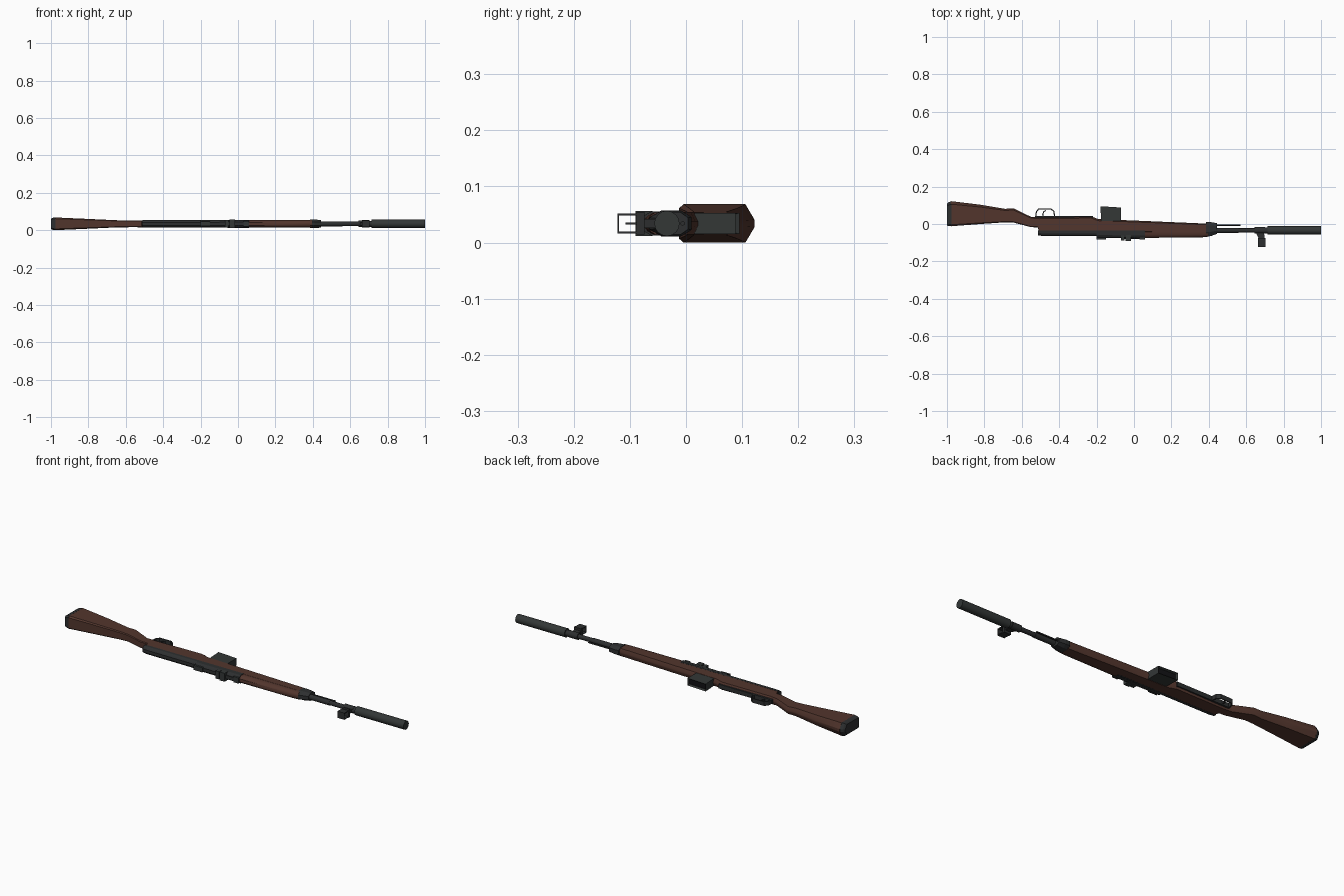
import bpy, bmesh, math
from mathutils import Matrix

if "Cube" in bpy.data.objects:
    bpy.data.objects.remove(bpy.data.objects["Cube"])

C = 0.034  # height of the centre plane (the rifle lies on its side)


def material(name, rgb):
    m = bpy.data.materials.new(name)
    m.diffuse_color = (*rgb, 1)
    m.use_nodes = True
    m.node_tree.nodes["Principled BSDF"].inputs["Base Color"].default_value = m.diffuse_color
    return m


WOOD = material("brown_wood", (0.085, 0.036, 0.026))
STEEL = material("dark_steel", (0.026, 0.028, 0.029))
GREY = material("grey_steel", (0.033, 0.038, 0.037))
BLACK = material("black_recess", (0.006, 0.006, 0.007))


def finish(name, bm, mat, smooth=None):
    bmesh.ops.recalc_face_normals(bm, faces=bm.faces)
    me = bpy.data.meshes.new(name)
    bm.to_mesh(me)
    bm.free()
    me.materials.append(mat)
    ob = bpy.data.objects.new(name, me)
    bpy.context.collection.objects.link(ob)
    if smooth:
        bpy.ops.object.select_all(action='DESELECT')
        bpy.context.view_layer.objects.active = ob
        ob.select_set(True)
        bpy.ops.object.shade_smooth_by_angle(angle=math.radians(smooth))
    return ob


def loft(name, stations, section, mat, smooth=None):
    """Stations (x, y_min, y_max, half_width); section (0..1 over y, width), mirrored."""
    ring = section + [(u, -v) for u, v in reversed(section)]
    bm = bmesh.new()
    loops = [[bm.verts.new((x, a + (b - a) * u, C + h * v)) for u, v in ring]
             for x, a, b, h in stations]
    n = len(ring)
    for p, q in zip(loops, loops[1:]):
        for i in range(n):
            bm.faces.new((p[i], p[(i + 1) % n], q[(i + 1) % n], q[i]))
    bm.faces.new(loops[0])
    bm.faces.new(loops[-1])
    return finish(name, bm, mat, smooth)


def prism(name, pts, half, mat):
    bm = bmesh.new()
    f = bm.faces.new([bm.verts.new((x, y, C - half)) for x, y in pts])
    new = bmesh.ops.extrude_face_region(bm, geom=[f])["geom"]
    bmesh.ops.translate(bm, vec=(0, 0, 2 * half),
                        verts=[v for v in new if isinstance(v, bmesh.types.BMVert)])
    return finish(name, bm, mat)


def box(name, x0, x1, y0, y1, half, mat):
    return prism(name, [(x0, y0), (x1, y0), (x1, y1), (x0, y1)], half, mat)


def rod(name, x0, x1, y, r, mat, sides=16):
    bm = bmesh.new()
    bmesh.ops.create_cone(bm, cap_ends=True, segments=sides, radius1=r, radius2=r,
                          depth=x1 - x0)
    bmesh.ops.transform(bm, verts=bm.verts, matrix=Matrix.Translation(((x0 + x1) / 2, y, C))
                        @ Matrix.Rotation(math.pi / 2, 4, 'Y'))
    return finish(name, bm, mat, 40)


def ribbon(name, pts, half, thick, mat):
    """A bent strip of metal following points in the x-y plane."""
    bm = bmesh.new()
    rows = [[bm.verts.new((x, y, C + s * half)) for s in (-1, 1)] for x, y in pts]
    for p, q in zip(rows, rows[1:]):
        bm.faces.new((p[0], p[1], q[1], q[0]))
    ob = finish(name, bm, mat)
    mod = ob.modifiers.new("thickness", 'SOLIDIFY')
    mod.thickness, mod.offset = thick, 0
    return ob


BUTT = [(0, 0.8), (0.06, 1), (0.88, 1), (1, 0.2)]
OCT_ = [(0, 0.45), (0.3, 1), (0.75, 1), (1, 0.5)]
TOP = [(0, 0.4), (0.2, 0.75), (0.5, 1), (1, 1)]

# Wooden stock with its grip, and the butt plate
loft("stock", [(-0.978, -0.012, 0.122, 0.034), (-0.82, 0.0, 0.103, 0.027),
               (-0.69, 0.009, 0.081, 0.021), (-0.645, 0.008, 0.084, 0.019),
               (-0.55, -0.017, 0.038, 0.018), (-0.515, -0.018, 0.036, 0.019),
               (-0.505, -0.045, 0.038, 0.019), (-0.23, -0.045, 0.042, 0.02),
               (-0.19, -0.045, 0.026, 0.02), (0.06, -0.045, 0.016, 0.02),
               (0.39, -0.045, 0.002, 0.02)], BUTT, WOOD, 30)
loft("butt_plate", [(-1.0, -0.008, 0.108, 0.027), (-0.992, -0.011, 0.116, 0.032),
                    (-0.976, -0.0122, 0.122, 0.0342)], BUTT, STEEL)

# Upper handguard and the front band
loft("handguard", [(0.06, -0.074, -0.042, 0.0195), (0.36, -0.072, -0.042, 0.0195),
                   (0.395, -0.068, -0.042, 0.0195)], TOP, WOOD, 40)
loft("front_band", [(0.385, -0.067, 0.01, 0.023), (0.41, -0.065, 0.01, 0.023),
                    (0.445, -0.052, 0.004, 0.02)], OCT_, STEEL)

# Receiver and rear sight
loft("receiver", [(-0.513, -0.06, -0.036, 0.019), (-0.49, -0.064, -0.036, 0.02),
                  (0.06, -0.066, -0.036, 0.0205)], TOP, STEEL)
loft("receiver_bridge", [(-0.2, -0.074, -0.045, 0.0205), (0.06, -0.078, -0.045, 0.0215)],
     TOP, STEEL)
for i, (x0, x1, y, h) in enumerate([(-0.2, -0.15, -0.082, 0.012), (-0.07, -0.05, -0.087, 0.02),
                                    (-0.045, -0.015, -0.09, 0.022), (0.03, 0.06, -0.082, 0.015)]):
    box(f"rear_sight_block_{i + 1}", x0, x1, y, -0.06, h, GREY)
box("sight_leaf", -0.05, 0.05, -0.081, -0.07, 0.009, STEEL)

# Magazine with a sunken end
mag = prism("magazine", [(-0.175, 0.015), (-0.18, 0.095), (-0.07, 0.088), (-0.07, 0.015)],
            0.019, GREY)
mag.data.materials.append(BLACK)
bm = bmesh.new()
bm.from_mesh(mag.data)
end = max(bm.faces, key=lambda f: f.calc_center_median().y)
bmesh.ops.inset_region(bm, faces=[end], thickness=0.006)
bmesh.ops.translate(bm, verts=end.verts, vec=(0, -0.012, 0))
end.material_index = 1
bm.to_mesh(mag.data)
bm.free()

# Trigger group
box("trigger_plate", -0.53, -0.22, 0.034, 0.044, 0.011, STEEL)
ribbon("trigger_guard", [(-0.525, 0.04), (-0.522, 0.066), (-0.51, 0.08), (-0.445, 0.081),
                         (-0.428, 0.068), (-0.425, 0.04)], 0.011, 0.006, STEEL)
ribbon("trigger", [(-0.485, 0.04), (-0.488, 0.053), (-0.482, 0.066), (-0.472, 0.072)],
       0.005, 0.006, STEEL)

# Barrel, cleaning rod and muzzle tube
rod("barrel", 0.42, 0.73, -0.034, 0.0115, STEEL)
rod("barrel_step", 0.44, 0.56, -0.034, 0.0135, STEEL)
rod("cleaning_rod", 0.43, 0.57, -0.006, 0.004, STEEL, 8)
rod("muzzle_collar", 0.695, 0.715, -0.034, 0.016, STEEL)
rod("muzzle_tube", 0.715, 1.0, -0.034, 0.0225, GREY, 16)

# Front sight with its open hood
rod("front_sight_ring", 0.645, 0.7, -0.034, 0.0175, STEEL)
prism("front_sight_stem", [(0.65, -0.044), (0.695, -0.044), (0.7, -0.085), (0.67, -0.085)],
      0.008, STEEL)
box("front_sight_base", 0.663, 0.703, -0.088, -0.074, 0.02, STEEL)
box("front_sight_post", 0.68, 0.686, -0.108, -0.085, 0.002, STEEL)
box("hood_roof", 0.663, 0.703, -0.122, -0.119, 0.0175, STEEL)
for side, s in (("left", 1), ("right", -1)):
    wall = box(f"hood_wall_{side}", 0.663, 0.703, -0.12, -0.085, 0.0015, STEEL)
    wall.location.z = s * 0.016
